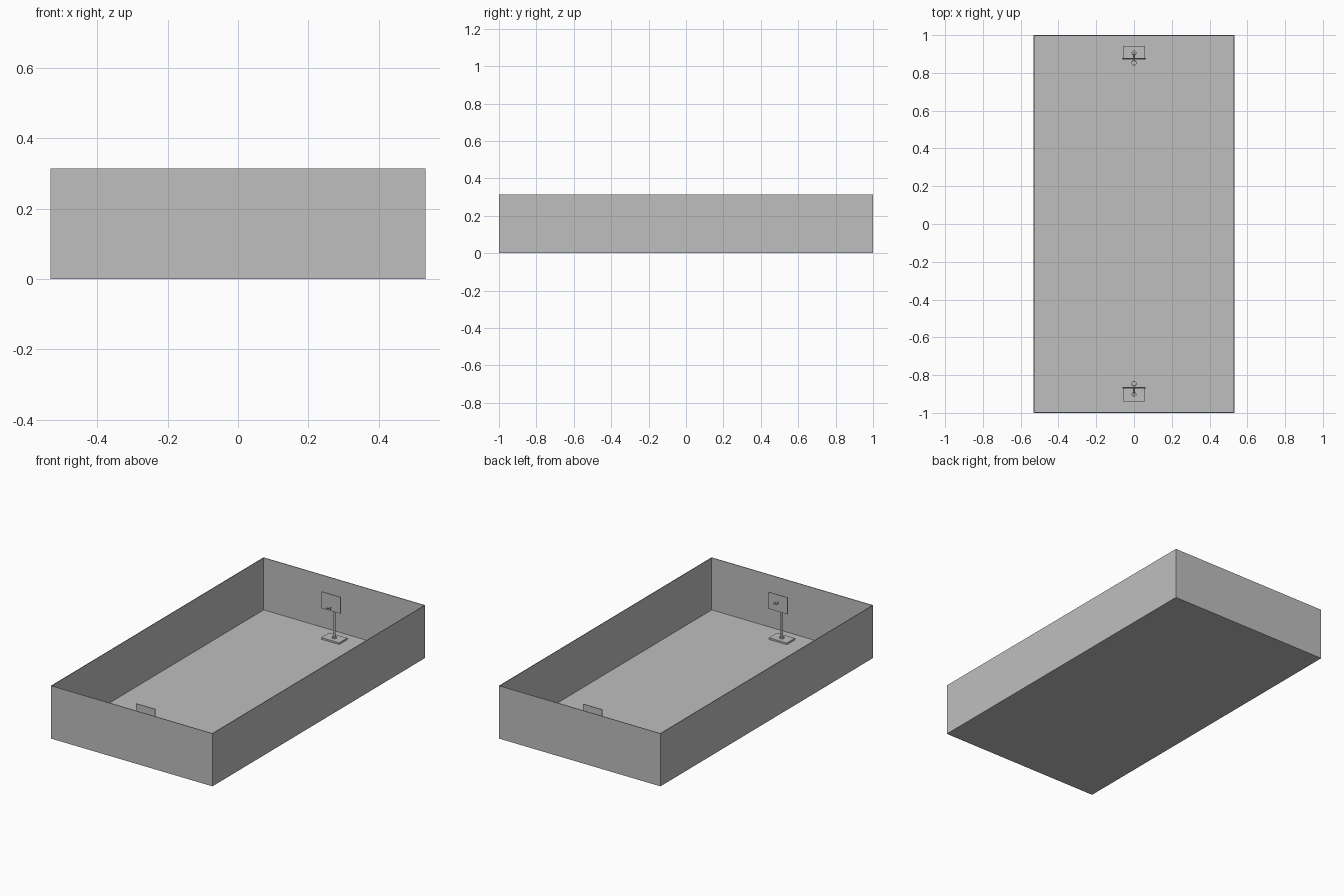
import bpy
from math import pi
from mathutils import Vector

cube = bpy.data.objects.get("Cube")
if cube:
    bpy.data.objects.remove(cube, do_unlink=True)

grey = bpy.data.materials.new("plain grey")
grey.use_nodes = True
colour = (0.52, 0.52, 0.52, 1)
grey.diffuse_color = colour
grey.node_tree.nodes["Principled BSDF"].inputs["Base Color"].default_value = colour


def finish(name, smooth=False):
    obj = bpy.context.object
    obj.name = name
    obj.data.materials.append(grey)
    if smooth:
        bpy.ops.object.shade_smooth_by_angle()
    return obj


def box(name, low, high):
    low, high = Vector(low), Vector(high)
    bpy.ops.mesh.primitive_cube_add(size=1, location=(low + high) / 2)
    bpy.context.object.scale = high - low
    bpy.ops.object.transform_apply(location=False, rotation=False)
    return finish(name)


def rod(name, start, end, radius, sides=16):
    start, end = Vector(start), Vector(end)
    axis = end - start
    bpy.ops.mesh.primitive_cylinder_add(
        vertices=sides, radius=radius, depth=axis.length,
        location=(start + end) / 2,
        rotation=axis.to_track_quat("Z", "Y").to_euler())
    return finish(name, True)


# Court floor and the thin surrounding walls
W, L, H, T = 0.532, 1.0, 0.314, 0.004
box("court_floor", (-W, -L, 0), (W, L, T))
for name, s in (("left", 1), ("right", -1)):
    xs = sorted((s * W, s * (W - T)))
    box(name + "_wall", (xs[0], -L, 0), (xs[1], L, H))
for name, s in (("back", 1), ("front", -1)):
    ys = sorted((s * L, s * (L - T)))
    box(name + "_wall", (-W + T, ys[0], 0), (W - T, ys[1], H))


def basket(end, side, pole_y, board_y, ring_z):
    # Weighted foot, collar and upright
    py, by = side * pole_y, side * board_y
    box(end + "_base", (-0.059, py - 0.038, T), (0.059, py + 0.038, 0.014))
    rod(end + "_collar", (0, py, 0.014), (0, py, 0.022), 0.013)
    rod(end + "_pole", (0, py, 0.014), (0, py, 0.235), 0.007)
    # Arm and backboard
    rod(end + "_arm", (0, py, 0.23), (0, by, 0.23), 0.004, 8)
    box(end + "_backboard", (-0.063, by - 0.002, 0.185), (0.063, by + 0.002, 0.284))
    # Hoop with its bracket
    ring_y = by - side * 0.023
    rod(end + "_bracket", (0, by, ring_z), (0, ring_y + side * 0.012, ring_z), 0.002, 8)
    bpy.ops.mesh.primitive_torus_add(
        major_segments=24, minor_segments=8, major_radius=0.012,
        minor_radius=0.0015, location=(0, ring_y, ring_z))
    finish(end + "_hoop", True)


basket("back", 1, 0.905, 0.876, 0.205)
basket("front", -1, 0.902, 0.868, 0.24)
